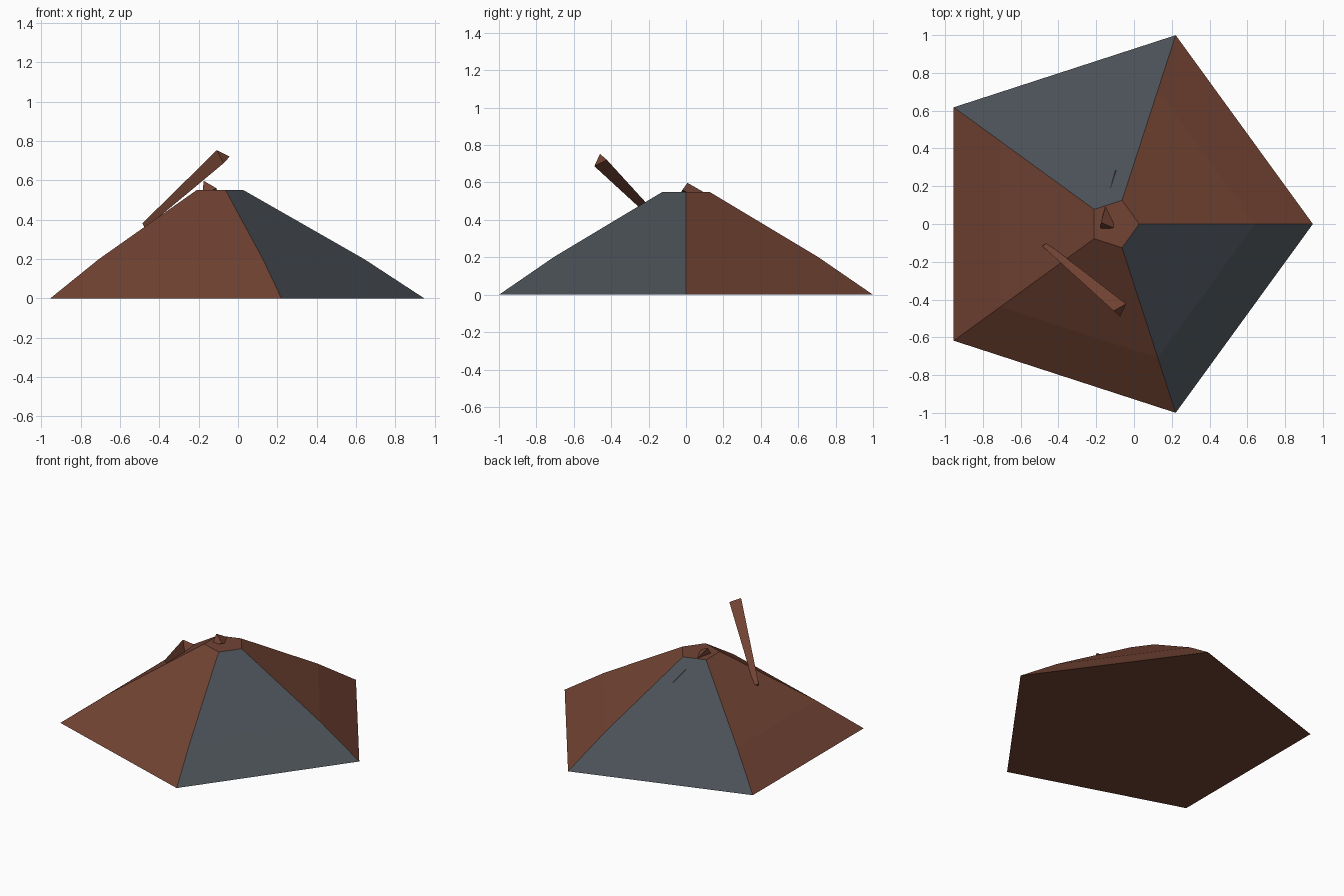
import bpy
import math
from mathutils import Vector

if "Cube" in bpy.data.objects:
    bpy.data.objects.remove(bpy.data.objects["Cube"])


def make_material(name, rgb):
    m = bpy.data.materials.new(name)
    m.diffuse_color = (*rgb, 1.0)
    m.use_nodes = True
    m.node_tree.nodes["Principled BSDF"].inputs["Base Color"].default_value = m.diffuse_color
    return m


brown = make_material("rust_brown", (0.168, 0.056, 0.033))
grey = make_material("slate_grey", (0.068, 0.080, 0.093))


def build(name, rings, materials, side_material=lambda i: 0):
    """Loft closed rings of points and cap both ends."""
    n = len(rings[0])
    verts = [p for ring in rings for p in ring]
    faces, mats = [], []
    for k in range(len(rings) - 1):
        for i in range(n):
            j = (i + 1) % n
            faces.append((k * n + i, k * n + j, (k + 1) * n + j, (k + 1) * n + i))
            mats.append(side_material(i))
    faces.append(tuple(reversed(range(n))))
    faces.append(tuple(range(len(verts) - n, len(verts))))
    mats += [0, 0]
    mesh = bpy.data.meshes.new(name)
    mesh.from_pydata(verts, [], faces)
    for m in materials:
        mesh.materials.append(m)
    for poly, index in zip(mesh.polygons, mats):
        poly.material_index = index
    obj = bpy.data.objects.new(name, mesh)
    bpy.context.collection.objects.link(obj)
    return obj


# Five-sided mound: (radius, height) profile, two sides in grey
CENTRE_X = -0.104
PROFILE = [(1.051, 0.0), (0.745, 0.2), (0.132, 0.55)]
mound_rings = [
    [(CENTRE_X + r * math.cos(math.tau * i / 5), r * math.sin(math.tau * i / 5), z)
     for i in range(5)]
    for r, z in PROFILE
]
build("mound", mound_rings, [brown, grey], lambda i: 1 if i in (1, 4) else 0)


# Tapered three-sided beams, wide at the exposed end
def beam(name, end, foot, taper=0.4):
    end = [Vector(p) for p in end]
    centre = sum(end, Vector()) / 3
    foot_ring = [Vector(foot) + (p - centre) * taper for p in end]
    return build(name, [foot_ring, end], [brown])


beam("leaning_beam",
     [(-0.042, -0.423, 0.721), (-0.108, -0.460, 0.753), (-0.073, -0.490, 0.687)],
     (-0.473, -0.115, 0.368))
beam("buried_beam",
     [(-0.110, -0.020, 0.560), (-0.175, 0.008, 0.598), (-0.180, -0.035, 0.530)],
     (-0.090, 0.276, 0.425))
